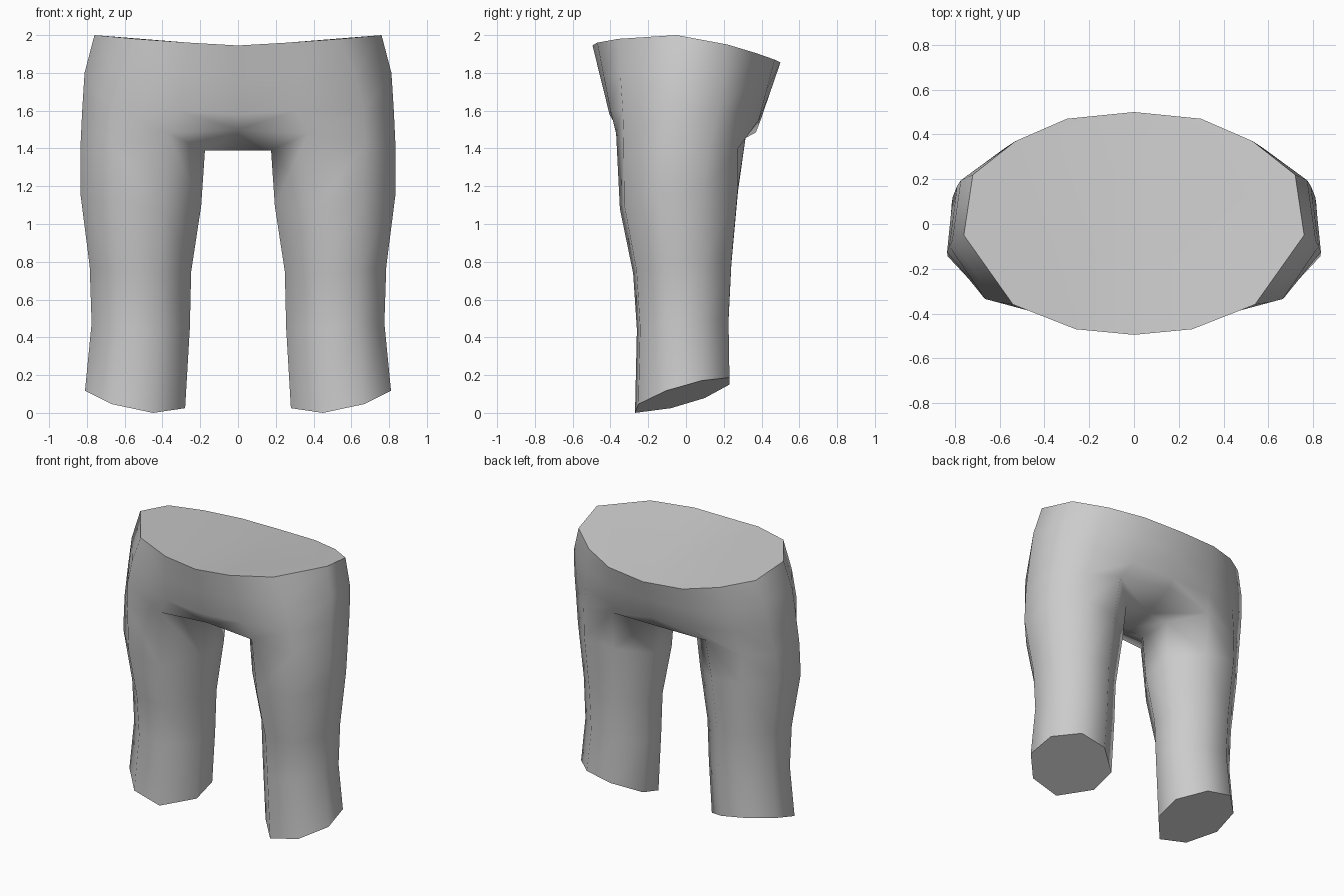
import bpy
import bmesh
from mathutils import Vector

cube = bpy.data.objects.get("Cube")
if cube:
    bpy.data.objects.remove(cube)

# Plain grey cloth
cloth = bpy.data.materials.new("grey_cloth")
cloth.use_nodes = True
grey = (0.6, 0.6, 0.6, 1)
cloth.diffuse_color = grey
cloth.node_tree.nodes["Principled BSDF"].inputs["Base Color"].default_value = grey

# Eight-sided leg section: front, outer, back, then the two inner points
SECTION = [(.32, 0), (.73, .035), (1, .33), (.97, .71),
           (.69, 1), (.32, 1), (0, .74), (0, .38)]

# Leg rings from hem to thigh: z, inner x, outer x, front y, back y, tilt
LEG = [(0, .28, .81, -.27, .23, 1),
       (.44, .255, .775, -.26, .225, .3),
       (.74, .248, .785, -.28, .24, .3),
       (1.08, .195, .833, -.35, .275, .6)]

# Leg top, raised at the front and back creases
LEG_TOP = [(.37, -.37, 1.48), (.67, -.33, 1.42), (.835, -.125, 1.39), (.81, .12, 1.39),
           (.64, .275, 1.4), (.38, .315, 1.455), (.175, .13, 1.39), (.175, -.12, 1.39)]

# Half rings from centre front round the side to centre back
HIP = [(0, -.405, 1.58), (.31, -.4, 1.6), (.665, -.335, 1.6), (.825, -.1, 1.6),
       (.79, .17, 1.6), (.6, .305, 1.58), (.33, .385, 1.55), (0, .395, 1.55)]
WAIST = [(0, -.495, 1.945), (.26, -.47, 1.96), (.54, -.36, 1.98), (.76, -.05, 2),
         (.72, .22, 1.95), (.53, .37, 1.905), (.3, .47, 1.87), (0, .5, 1.855)]

bm = bmesh.new()


def ring(points):
    return [bm.verts.new(p) for p in points]


def leg_ring(z, x0, x1, y0, y1, tilt):
    points = []
    for u, v in SECTION:
        rise = tilt * (.15 * v + .1 * (u - .32))
        points.append((x0 + u * (x1 - x0), y0 + v * (y1 - y0), z + rise))
    return ring(points)


def bridge(low, high, closed=False):
    count = len(low)
    for i in range(count if closed else count - 1):
        j = (i + 1) % count
        bm.faces.new((low[i], low[j], high[j], high[i]))


def cap(verts):
    # Sharp rim, except along the centre line
    for edge in bm.faces.new(verts).edges:
        edge.smooth = all(v.co.x == 0 for v in edge.verts)


# Leg tube and its hem cap
legs = [leg_ring(*row) for row in LEG] + [ring(LEG_TOP)]
for low, high in zip(legs, legs[1:]):
    bridge(low, high, True)
cap(legs[0][::-1])

# Hips and waist, with a slightly full middle
hip = ring(HIP)
middle = ring([Vector(a).lerp(Vector(b), .5) * Vector((1.025, 1, 1))
               for a, b in zip(HIP, WAIST)])
waist = ring(WAIST)
bridge(hip, middle)
bridge(middle, waist)
cap(waist)

# Seat and crotch between the leg and the centre line
top = legs[-1]
seam = ring([(0, -.36, 1.5), (0, -.12, 1.39), (0, .14, 1.39), (0, .37, 1.485)])
bridge([seam[0]] + top[:6] + [seam[3]], hip)
bridge(seam, [top[0], top[7], top[6], top[5]])

for face in bm.faces:
    face.smooth = True

mesh = bpy.data.meshes.new("trousers")
bm.to_mesh(mesh)
bm.free()
mesh.materials.append(cloth)
trousers = bpy.data.objects.new("trousers", mesh)
bpy.context.collection.objects.link(trousers)

# Mirror the left half onto the right
mirror = trousers.modifiers.new("mirror", "MIRROR")
mirror.use_clip = True
mirror.merge_threshold = .001
